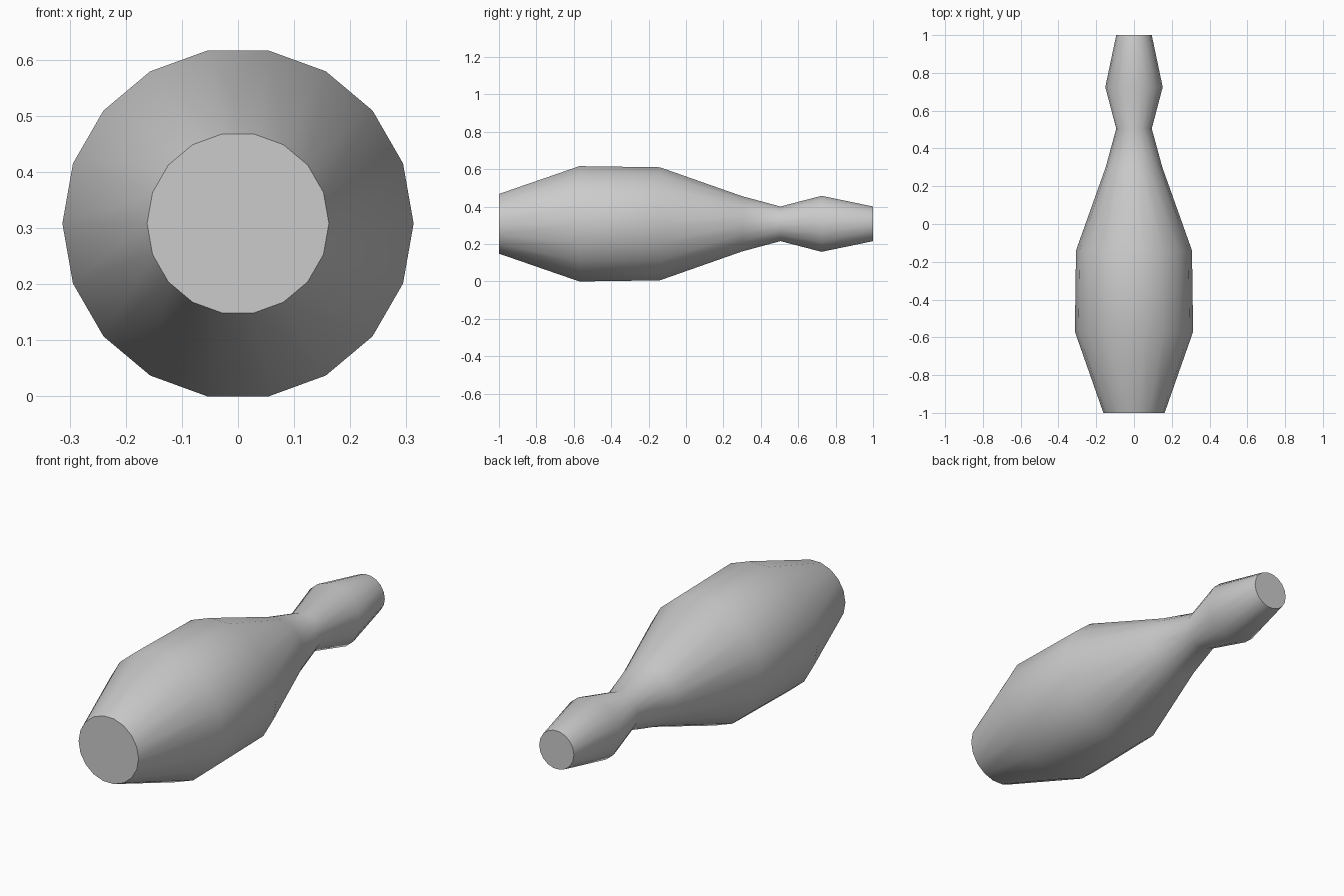
import bpy, bmesh, math

if "Cube" in bpy.data.objects:
    bpy.data.objects.remove(bpy.data.objects["Cube"])

SIDES = 18
CENTRE_Z = 0.308
# (y, radius) along the lying pin, base to head
PROFILE = [(-1.0, 0.162), (-0.57, 0.313), (-0.14, 0.307), (0.30, 0.15),
           (0.505, 0.094), (0.725, 0.152), (1.0, 0.094)]

bm = bmesh.new()

# Rings of the turned body
rings = []
for y, r in PROFILE:
    angles = [2 * math.pi * i / SIDES for i in range(SIDES)]
    rings.append([bm.verts.new((r * math.cos(a), y, CENTRE_Z + r * math.sin(a)))
                  for a in angles])

# Smooth side walls
for a, b in zip(rings, rings[1:]):
    for i in range(SIDES):
        j = (i + 1) % SIDES
        bm.faces.new((a[i], a[j], b[j], b[i])).smooth = True

# Flat base and head caps with crisp rims
for ring in (rings[0], rings[-1]):
    cap = bm.faces.new(ring)
    for edge in cap.edges:
        edge.smooth = False

bmesh.ops.recalc_face_normals(bm, faces=bm.faces)
mesh = bpy.data.meshes.new("bowling_pin")
bm.to_mesh(mesh)
bm.free()
pin = bpy.data.objects.new("bowling_pin", mesh)
bpy.context.collection.objects.link(pin)
